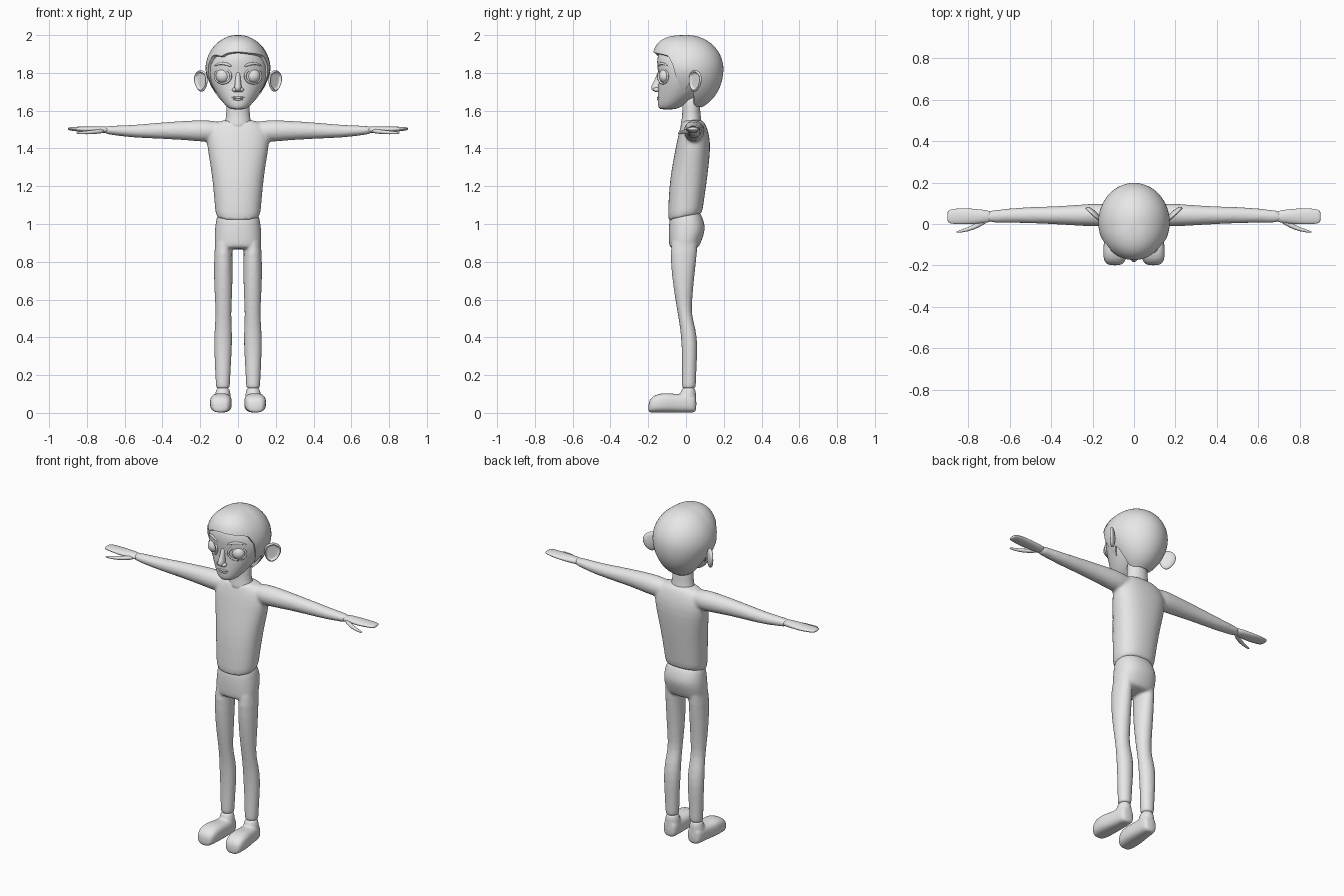
import bpy
import bmesh
from math import sin, cos, pi, acos, radians, exp
from mathutils import Matrix, Vector

cube = bpy.data.objects.get("Cube")
if cube:
    bpy.data.objects.remove(cube, do_unlink=True)

grey = bpy.data.materials.new("plain_grey")
grey.use_nodes = True
grey.diffuse_color = (.8, .8, .8, 1)
grey.node_tree.nodes["Principled BSDF"].inputs["Base Color"].default_value = (.8, .8, .8, 1)


def loft(bm, axis, rows, side=1, power=2, segments=24):
    """Closed tube along an axis; each row is position, two centres, two radii."""
    rings = []
    for pos, c1, c2, r1, r2 in rows:
        ring = []
        for i in range(segments):
            a = 2 * pi * i / segments
            ca, sa = cos(a), sin(a)
            p = [c1 + r1 * abs(ca) ** (2 / power) * (1 if ca > 0 else -1),
                 c2 + r2 * abs(sa) ** (2 / power) * (1 if sa > 0 else -1)]
            p.insert(axis, pos)
            ring.append(bm.verts.new((p[0] * side, p[1], p[2])))
        rings.append(ring)
    for low, high in zip(rings, rings[1:]):
        for i in range(segments):
            j = (i + 1) % segments
            bm.faces.new((low[i], low[j], high[j], high[i]))
    bm.faces.new(rings[0])
    bm.faces.new(rings[-1])


def body_rows(rows):
    """Turn height, half width, front, back into loft rows."""
    return [(z, 0, (f + b) / 2, w, (b - f) / 2) for z, w, f, b in rows]


def finish(bm, name, subdivide=1, voxel=0, smooth=4):
    bmesh.ops.recalc_face_normals(bm, faces=bm.faces)
    mesh = bpy.data.meshes.new(name)
    bm.to_mesh(mesh)
    bm.free()
    for poly in mesh.polygons:
        poly.use_smooth = True
    mesh.materials.append(grey)
    obj = bpy.data.objects.new(name, mesh)
    bpy.context.collection.objects.link(obj)
    if subdivide:
        sub = obj.modifiers.new("Subdivide", "SUBSURF")
        sub.levels = sub.render_levels = subdivide
    if voxel:
        remesh = obj.modifiers.new("Blend", "REMESH")
        remesh.mode = "VOXEL"
        remesh.voxel_size = voxel
        remesh.use_smooth_shade = True
        relax = obj.modifiers.new("Relax", "SMOOTH")
        relax.factor = .5
        relax.iterations = smooth
    return obj


def ball(name, centre, scale, side=1):
    bm = bmesh.new()
    bmesh.ops.create_uvsphere(bm, u_segments=32, v_segments=20, radius=1)
    for v in bm.verts:
        v.co = Vector(a * b for a, b in zip(v.co, scale)) + Vector(centre)
        v.co.x *= side
    return finish(bm, name, 0)


# Shirt: torso and sleeves blended into one skin
bm = bmesh.new()
loft(bm, 2, body_rows([
    (1.03, .114, -.094, .084), (1.05, .12, -.097, .088), (1.2, .132, -.09, .107),
    (1.3, .145, -.075, .12), (1.4, .163, -.056, .13), (1.47, .17, -.042, .125),
    (1.53, .14, -.025, .105), (1.555, .075, -.012, .085)]), power=2.3)
for v in bm.verts:
    if v.co.z < 1.1:
        v.co.z += .22 * v.co.y
for side in (1, -1):
    loft(bm, 0, [
        (.06, .043, 1.49, .05, .05), (.17, .044, 1.492, .057, .06),
        (.25, .042, 1.495, .052, .053), (.4, .042, 1.495, .042, .044),
        (.55, .043, 1.49, .038, .034), (.65, .038, 1.495, .032, .026),
        (.72, .035, 1.498, .028, .021)], side)
finish(bm, "shirt", voxel=.009)

# Trousers: pelvis and both legs
bm = bmesh.new()
loft(bm, 2, body_rows([
    (.865, .118, -.085, .06), (.89, .123, -.09, .075), (.93, .125, -.092, .09),
    (.98, .123, -.092, .105), (1.03, .115, -.088, .09), (1.08, .1, -.07, .07)]), power=2.3)
for side in (1, -1):
    loft(bm, 2, [
        (.96, .075, 0, .042, .07), (.85, .078, -.014, .049, .073),
        (.7, .078, -.015, .05, .057), (.6, .077, -.012, .045, .045),
        (.52, .077, -.007, .041, .036), (.45, .078, .01, .046, .041),
        (.36, .079, .02, .049, .043), (.25, .08, .018, .042, .038),
        (.14, .08, .015, .038, .038), (.125, .08, .015, .036, .036)], side)
finish(bm, "trousers", voxel=.008)

for side, label in ((1, "left"), (-1, "right")):
    # Shoes with rounded toe and flat sole
    bm = bmesh.new()
    loft(bm, 1, [(y, x, h / 2 + .002, w, h / 2) for y, x, w, h in (
        (-.2, .093, .03, .05), (-.185, .093, .05, .08), (-.15, .092, .058, .1),
        (-.1, .09, .058, .104), (-.06, .086, .053, .098), (-.01, .083, .048, .1),
        (.035, .081, .045, .1), (.056, .08, .032, .09))], side, power=2.8)
    loft(bm, 2, [(.02, .081, .008, .045, .046), (.08, .081, .008, .045, .046),
                 (.11, .08, .012, .039, .041), (.14, .08, .015, .032, .032)], side)
    finish(bm, label + "_shoe", voxel=.006, smooth=3)

    # Mitten-like hand with separate thumb
    bm = bmesh.new()
    loft(bm, 0, [
        (.67, .036, 1.497, .025, .019), (.74, .037, 1.5, .034, .018),
        (.8, .037, 1.5, .039, .016), (.86, .037, 1.503, .038, .012),
        (.89, .036, 1.504, .033, .009), (.9, .036, 1.504, .024, .006)], side)
    loft(bm, 0, [
        (.7, .025, 1.495, .014, .012), (.75, -.005, 1.488, .015, .012),
        (.8, -.027, 1.484, .01, .01), (.86, -.04, 1.482, .005, .006)], side, segments=12)
    finish(bm, label + "_hand")

    # Cupped ear, swept backwards
    bm = bmesh.new()
    bmesh.ops.create_uvsphere(bm, u_segments=32, v_segments=24, radius=1)
    turn = Matrix.Rotation(radians(43), 3, "Z") @ Matrix.Rotation(radians(8), 3, "Y")
    for v in bm.verts:
        reach = (v.co.x ** 2 + v.co.z ** 2) ** .5
        if v.co.y < 0 and reach < .8:
            v.co.y *= -.2
        v.co.x *= 1 + .2 * v.co.z
        p = turn @ Vector((v.co.x * .046, v.co.y * .017, v.co.z * .057))
        v.co = p + Vector((.196, .048, 1.757))
        v.co.x *= side
    finish(bm, label + "_ear")

    # Eyeball with a thin lid rim
    ball(label + "_eye", (.08, -.108, 1.783), (.038, .036, .038), side)
    bm = bmesh.new()
    count = 32
    rim = []
    for i in range(count):
        a = 2 * pi * i / count
        x = .08 + .042 * cos(a)
        rim.append([bm.verts.new((
            side * (x + .006 * cos(b) * cos(a)),
            -.122 + 1.0 * (x - .08) * .6 + .006 * sin(b),
            1.783 + (.038 + .006 * cos(b)) * sin(a)))
            for b in (k * pi / 4 for k in range(8))])
    for i in range(count):
        for k in range(8):
            n, m = (i + 1) % count, (k + 1) % 8
            bm.faces.new((rim[i][k], rim[n][k], rim[n][m], rim[i][m]))
    finish(bm, label + "_eyelid", 0)

    # Arched eyebrow
    bm = bmesh.new()
    loft(bm, 0, [
        (.033, -.147, 1.834, .005, .005), (.05, -.145, 1.844, .007, .009),
        (.08, -.134, 1.851, .007, .008), (.105, -.116, 1.848, .007, .006),
        (.125, -.096, 1.836, .005, .003)], side, segments=10)
    finish(bm, label + "_eyebrow")
    ball(label + "_nostril", (.017, -.156, 1.711), (.014, .016, .012), side)

# Neck
bm = bmesh.new()
loft(bm, 2, body_rows([
    (1.49, .08, -.036, .09), (1.54, .07, -.026, .084), (1.57, .063, -.02, .077),
    (1.62, .062, -.02, .075), (1.7, .06, -.02, .07)]))
finish(bm, "neck")

# Face, tapering to the chin
bm = bmesh.new()
loft(bm, 2, body_rows([
    (1.606, .035, -.135, -.06), (1.615, .053, -.146, -.035), (1.64, .078, -.15, .01),
    (1.67, .1, -.15, .055), (1.7, .12, -.15, .09), (1.75, .147, -.145, .12),
    (1.8, .162, -.148, .14), (1.86, .16, -.158, .15), (1.92, .125, -.145, .13),
    (1.96, .06, -.08, .08)]))
finish(bm, "face")

# Nose and lips
bm = bmesh.new()
loft(bm, 2, body_rows([
    (1.697, .014, -.158, -.12), (1.705, .02, -.178, -.12), (1.72, .021, -.188, -.12),
    (1.74, .017, -.179, -.12), (1.77, .014, -.162, -.12), (1.81, .012, -.15, -.12)]), segments=16)
finish(bm, "nose")
ball("upper_lip", (0, -.142, 1.67), (.034, .011, .007))
ball("lower_lip", (0, -.142, 1.66), (.028, .011, .007))

# Hair: a skull cap that ends on a hairline set by direction from the front
hairline = [(0, 1.912), (40, 1.9), (56, 1.89), (66, 1.84), (71, 1.77), (80, 1.69),
            (86, 1.71), (92, 1.74), (100, 1.71), (112, 1.635), (130, 1.622), (180, 1.618)]


def hair_end(angle):
    d = abs(angle)
    for (a, za), (b, zb) in zip(hairline, hairline[1:]):
        if d <= b:
            return za + (zb - za) * (d - a) / (b - a) - .014 * exp(-((angle + 33) / 9) ** 2)
    return hairline[-1][1]


bm = bmesh.new()
columns, steps, middle = 120, 24, 1.82
crown = bm.verts.new((0, .01, 2))
strands = []
for i in range(columns):
    degrees = -180 + 360 * i / columns
    a = radians(degrees)
    drop = hair_end(degrees) - middle
    limit = acos(drop / (.18 if drop > 0 else .22))
    strand = []
    for k in range(1, steps + 1):
        u = cos(limit * k / steps)
        power = 2 + max(0, cos(a)) ** 2 if u > 0 else 1.5 + .5 * max(0, -cos(a))
        r = (1 - abs(u) ** power) ** (1 / power)
        strand.append(bm.verts.new((.172 * sin(a) * r, .008 - .19 * cos(a) * r,
                                    middle + u * (.18 if u > 0 else .22))))
    strands.append(strand)
for i in range(columns):
    here, after = strands[i], strands[(i + 1) % columns]
    bm.faces.new((crown, here[0], after[0]))
    for k in range(steps - 1):
        bm.faces.new((here[k], here[k + 1], after[k + 1], after[k]))
hair = finish(bm, "hair", 0)
thick = hair.modifiers.new("Thickness", "SOLIDIFY")
thick.thickness = .022
thick.offset = -1
edge = hair.modifiers.new("Crisp edge", "EDGE_SPLIT")
edge.split_angle = radians(50)
